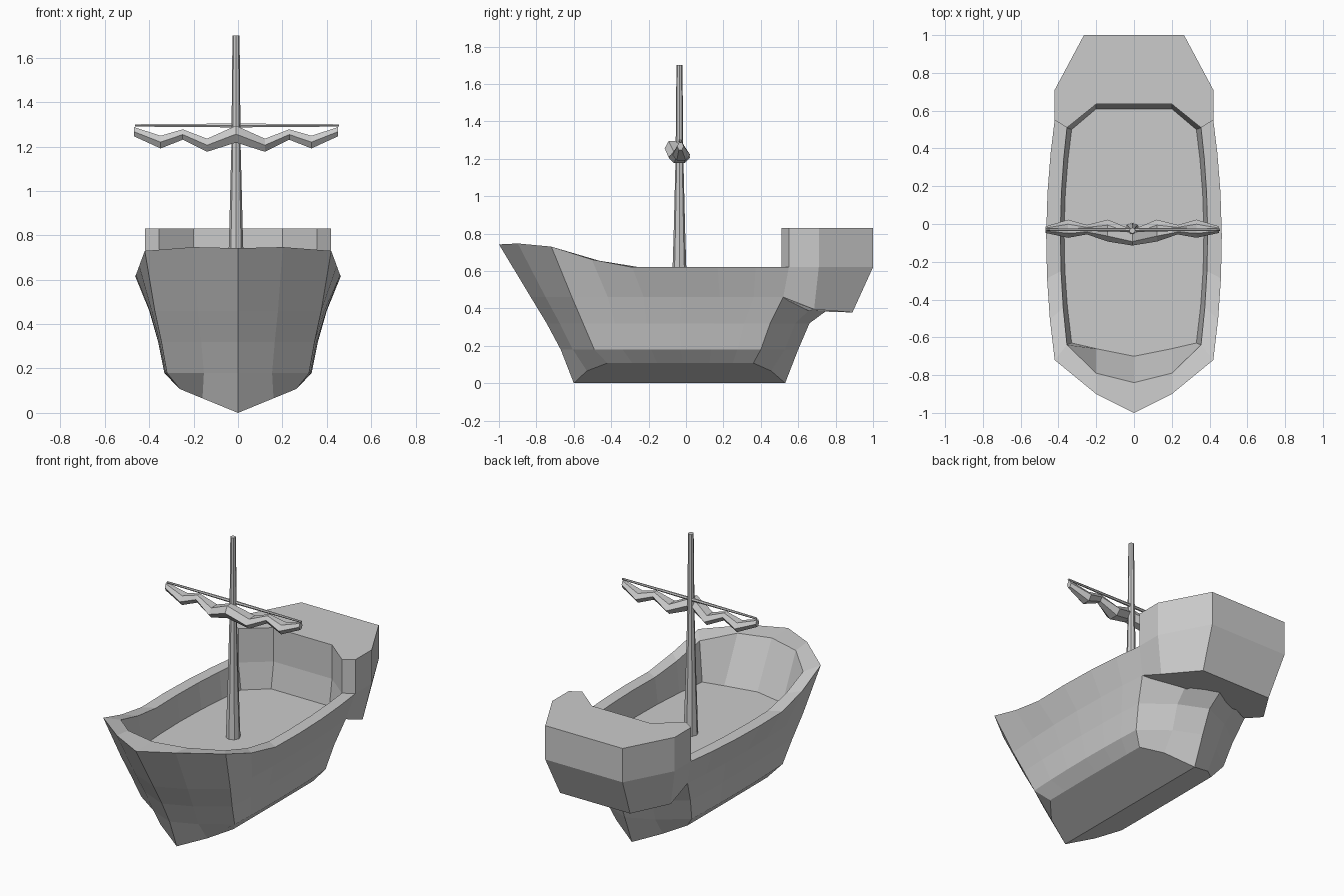
import bpy, bmesh, math

if "Cube" in bpy.data.objects:
    bpy.data.objects.remove(bpy.data.objects["Cube"])


def loft(name, rings, cap_start=True, cap_end=True):
    """Skin a list of equal-length closed rings into one mesh object."""
    bm = bmesh.new()
    vs = [[bm.verts.new(p) for p in r] for r in rings]
    for a, b in zip(vs, vs[1:]):
        n = len(a)
        for i in range(n):
            j = (i + 1) % n
            bm.faces.new((a[i], a[j], b[j], b[i]))
    if cap_start:
        bm.faces.new(vs[0])
    if cap_end:
        bm.faces.new(vs[-1])
    bmesh.ops.remove_doubles(bm, verts=bm.verts, dist=.0005)
    bmesh.ops.recalc_face_normals(bm, faces=bm.faces)
    me = bpy.data.meshes.new(name)
    bm.to_mesh(me)
    bm.free()
    ob = bpy.data.objects.new(name, me)
    bpy.context.collection.objects.link(ob)
    return ob


def lerp(a, b, t):
    return a + (b - a) * t


def rim(x, y):
    """Height of the rim, rising toward the bow."""
    pts = [(-1, .742), (-.9, .747), (-.72, .73), (-.5, .66), (-.3, .62), (2, .62)]
    for (y0, z0), (y1, z1) in zip(pts, pts[1:]):
        if y <= y1:
            return lerp(z0, z1, (y - y0) / (y1 - y0))


def flat(z):
    return lambda x, y: z


def ring(zf, xc, xm, bow, bow_c, stern_c, stern, bow_mid=None, stern_mid=None):
    """Boat-shaped ring: centre, mid and corner points at each end, bulging sides."""
    half = [(0, bow), bow_mid or (xc * .48, lerp(bow, bow_c, .36)), (xc, bow_c)]
    for t in (.17, .34, .52, .7, .86):
        s = 1 - (2 * t - 1) ** 2
        half.append((xc + (xm - xc) * s, lerp(bow_c, stern_c, t)))
    half += [(xc, stern_c), stern_mid or (xc * .5, lerp(stern, stern_c, .36)), (0, stern)]
    full = half + [(-x, y) for x, y in half[-2:0:-1]]
    return [(x, y, zf(x, y)) for x, y in full]


# Hull: keel line, V bottom, flaring sides, rim, inner walls and deck
bottom = ring(lambda x, y: abs(x) * .41, .262, .264, -.60, -.42, .36, .53,
              (.16, -.53), (.16, .455))
keel = [(0, y, 0) for x, y, z in bottom]
loft("hull", [
    keel,
    bottom,
    ring(flat(.18), .32, .332, -.67, -.49, .40, .60),
    ring(flat(.32), .345, .36, -.745, -.55, .45, .66),
    ring(flat(.46), .375, .40, -.83, -.61, .52, .85),
    ring(rim, .42, .465, -1.0, -.72, .55, .75),
    ring(rim, .355, .39, -.84, -.64, .51, .635, (.2, -.79), (.2, .635)),
    ring(flat(.46), .33, .37, -.70, -.63, .50, .61, (.2, -.66), (.2, .61)),
], cap_start=False)


def mirrored(half):
    return half + [(-x, y, z) for x, y, z in reversed(half)]


# Stern castle: overhanging block with a notch facing the deck
plan = [(.2, .635), (.355, .51), (.42, .55), (.42, .71), (.265, 1.0)]
low = [(.2, .66, .385), (.335, .55, .44), (.375, .52, .46), (.375, .685, .395), (.24, .89, .378)]
loft("stern_castle", [
    mirrored(low),
    mirrored([(x, y, .62) for x, y in plan]),
    mirrored([(x, y, .83) for x, y in plan]),
])


def circle(fn, n):
    return [fn(math.cos(2 * math.pi * i / n), math.sin(2 * math.pi * i / n)) for i in range(n)]


# Mast: tapered pole
MX, MY = -.009, -.035
loft("mast", [circle(lambda c, s: (MX + r * c, MY + r * s, z), 8)
              for z, r in ((.45, .042), (.8, .031), (1.2, .021), (1.7, .016))])

# Yard: thin spar across the mast
loft("yard", [circle(lambda c, s: (MX + x, -.03 + r * c, 1.295 + r * s), 6)
              for x, r in ((-.455, .006), (0, .010), (.465, .006))])

# Furled sail: lumpy roll hanging in four scallops under the yard
lumps = [(.46, -.03, 1.267, .017, .024), (.34, -.025, 1.220, .048, .033),
         (.24, -.03, 1.254, .025, .027), (.13, -.035, 1.206, .058, .034)]
stations = ([(-x, *r) for x, *r in lumps] + [(0, -.072, 1.256, .042, .044)]
            + lumps[::-1])
loft("furled_sail", [circle(lambda c, s: (MX + x, y + ry * c, z + rz * s), 6)
                     for x, y, z, ry, rz in stations])
